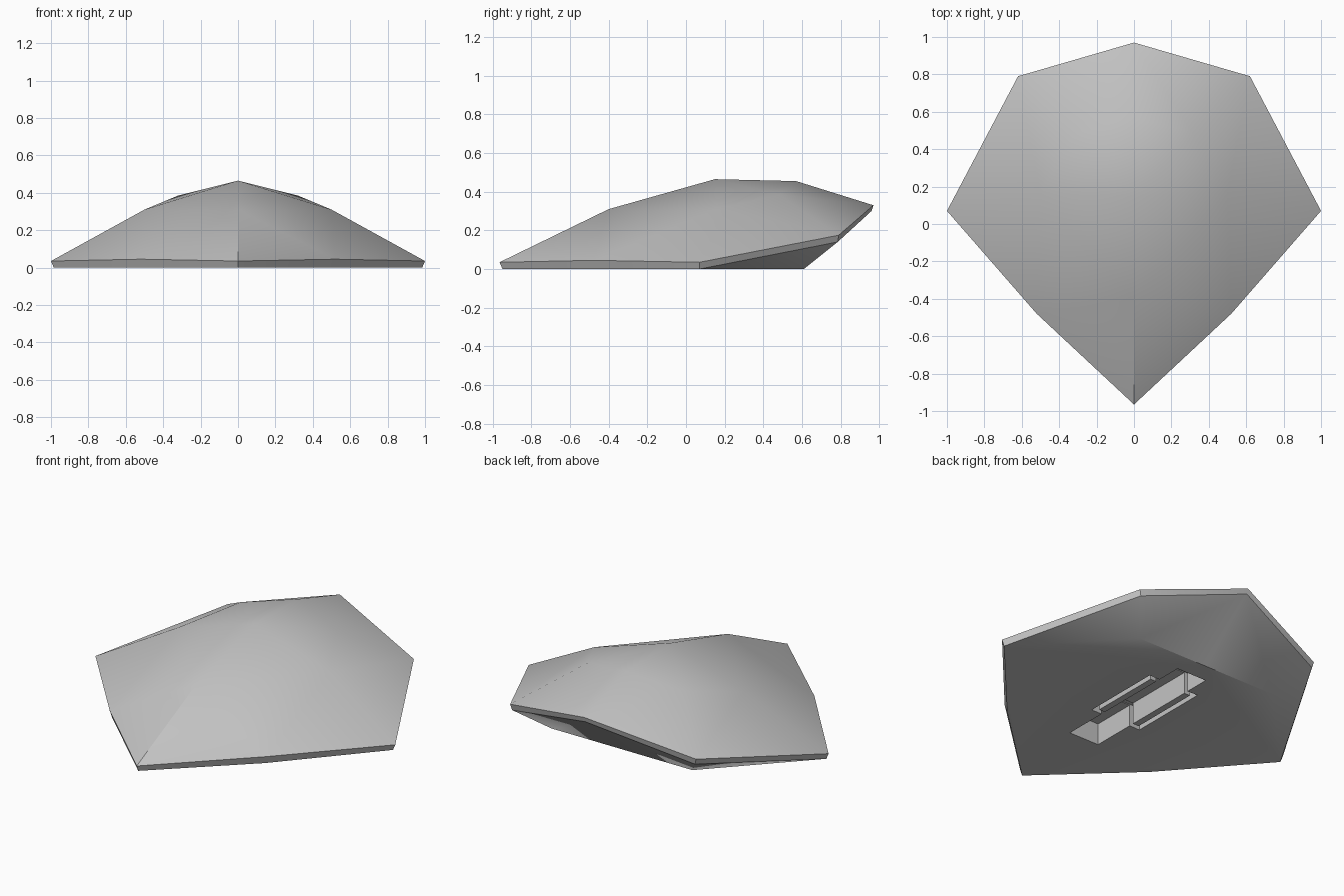
import bpy
import bmesh
import math
from mathutils import Matrix, Vector

cube = bpy.data.objects.get("Cube")
if cube:
    bpy.data.objects.remove(cube)

grey = bpy.data.materials.new("plain_grey")
grey.use_nodes = True
grey.diffuse_color = (0.55, 0.55, 0.55, 1)
grey.node_tree.nodes["Principled BSDF"].inputs["Base Color"].default_value = (0.55, 0.55, 0.55, 1)

# Corners of one half of the shell
points = {
    "tip": (0, -0.965, 0.035), "flank": (0.52, -0.48, 0.045),
    "side": (1, 0.07, 0.035), "corner": (0.62, 0.79, 0.175),
    "tail": (0, 0.97, 0.33),
    "brow": (0, -0.4, 0.31), "crown": (0, 0.15, 0.465), "nape": (0, 0.57, 0.455),
    "shoulder": (0.5, 0.16, 0.31), "hip": (0.32, 0.48, 0.385),
    "low_tip": (0, -0.95, 0), "low_flank": (0.51, -0.47, 0),
    "low_side": (0.985, 0.07, 0), "low_corner": (0.61, 0.785, 0.14),
    "low_tail": (0, 0.96, 0.3),
    "base_corner": (0.47, 0.61, 0), "base_back": (0, 0.61, 0),
}

# Facets of the dome, rim, flat base and sloping back underside
rim = ["tip", "flank", "side", "corner", "tail"]
facets = [
    "tip flank brow", "brow flank shoulder", "brow shoulder crown",
    "flank side shoulder", "side corner shoulder", "shoulder corner hip",
    "crown shoulder hip", "crown hip nape", "nape hip tail", "hip corner tail",
    "low_tip base_back base_corner low_side low_flank",
    "low_side base_corner low_corner",
    "base_corner base_back low_tail", "base_corner low_tail low_corner",
]
facets += [f"low_{a} low_{b} {b} {a}" for a, b in zip(rim, rim[1:])]

bm = bmesh.new()
for side in (1, -1):
    verts = {n: bm.verts.new((side * x, y, z)) for n, (x, y, z) in points.items()}
    for facet in facets:
        bm.faces.new([verts[n] for n in facet.split()])
bmesh.ops.remove_doubles(bm, verts=bm.verts, dist=0.0005)
base = [e for e in bm.edges if all(abs(v.co.x) < 0.001 and v.co.z < 0.001 for v in e.verts)]
bmesh.ops.dissolve_edges(bm, edges=base, use_verts=False)
bmesh.ops.recalc_face_normals(bm, faces=bm.faces)
mesh = bpy.data.meshes.new("shell")
bm.to_mesh(mesh)
bm.free()
shell = bpy.data.objects.new("shell", mesh)
bpy.context.collection.objects.link(shell)
mesh.materials.append(grey)
bpy.context.view_layer.objects.active = shell
shell.select_set(True)


def cut_recess(x0, x1, y0, y1, depth):
    """Sink a box-shaped recess into the underside."""
    bm = bmesh.new()
    centre = Vector(((x0 + x1) / 2, (y0 + y1) / 2, 0))
    size = (x1 - x0, y1 - y0, depth * 2, 1)
    bmesh.ops.create_cube(bm, size=1, matrix=Matrix.Translation(centre) @ Matrix.Diagonal(size))
    data = bpy.data.meshes.new("recess_cutter")
    bm.to_mesh(data)
    bm.free()
    data.materials.append(grey)
    cutter = bpy.data.objects.new("recess_cutter", data)
    cutter.hide_render = True
    bpy.context.collection.objects.link(cutter)
    mod = shell.modifiers.new("recess", "BOOLEAN")
    mod.operation = "DIFFERENCE"
    mod.solver = "EXACT"
    mod.object = cutter
    bpy.ops.object.modifier_apply(modifier=mod.name)
    bpy.data.objects.remove(cutter)


# Long central slot, then the narrow rectangular channel crossing it
cut_recess(-0.1, 0.1, -0.425, 0.49, 0.13)
for x in (-0.155, 0.155):
    cut_recess(x - 0.015, x + 0.015, -0.157, 0.337, 0.125)
for y in (-0.142, 0.322):
    cut_recess(-0.169, 0.169, y - 0.014, y + 0.014, 0.135)

bpy.ops.object.shade_smooth_by_angle(angle=math.radians(37))
